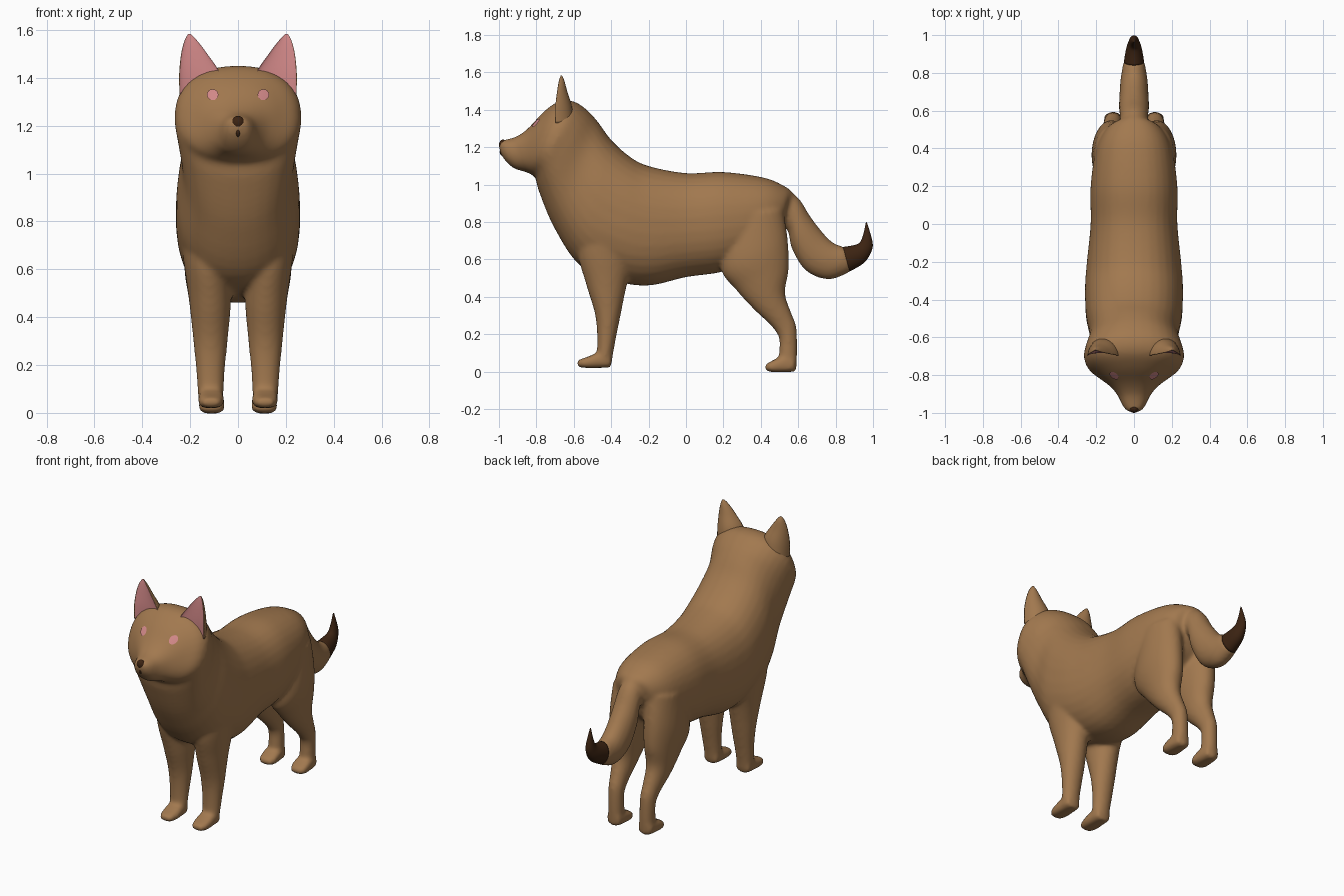
import bpy, bmesh, math
from mathutils import Vector
from mathutils.bvhtree import BVHTree


def material(name, rgb):
    m = bpy.data.materials.new(name)
    m.diffuse_color = (*rgb, 1)
    return m


BROWN = material("brown fur", (0.36, 0.19, 0.078))
DARK = material("dark brown", (0.045, 0.017, 0.006))
PINK = material("pink", (0.65, 0.25, 0.25))


def make(name, bm, *mats):
    me = bpy.data.meshes.new(name)
    bm.to_mesh(me)
    bm.free()
    for m in mats:
        me.materials.append(m)
    me.shade_smooth()
    ob = bpy.data.objects.new(name, me)
    bpy.context.collection.objects.link(ob)
    return ob


def spline(rows, steps):
    """Catmull-Rom interpolation through rows of numbers."""
    out = []
    for i in range(len(rows) - 1):
        a, b, c, d = (rows[max(i - 1, 0)], rows[i], rows[i + 1],
                      rows[min(i + 2, len(rows) - 1)])
        for k in range(steps):
            t = k / steps
            out.append([0.5 * (2 * q + (r - p) * t + (2 * p - 5 * q + 4 * r - s) * t * t
                               + (3 * q - p - 3 * r + s) * t ** 3)
                        for p, q, r, s in zip(a, b, c, d)])
    return out + [list(rows[-1])]


def loft(bm, rows, side=1, n=2.0, sides=32, steps=5, flat=1.0, front_mat=0):
    """Rows: edge A (y, z), edge B (y, z), centre x, half width."""
    rings = []
    for ya, za, yb, zb, xc, hw in spline(rows, steps):
        ring = []
        for k in range(sides):
            t = 2 * math.pi * (k + 0.5) / sides
            c, s = (math.copysign(abs(f) ** (2 / n), f) for f in (math.cos(t), math.sin(t)))
            if c > 0:
                c *= flat
            ring.append(bm.verts.new((side * (xc + s * hw),
                                      (ya + yb) / 2 + c * (ya - yb) / 2,
                                      (za + zb) / 2 + c * (za - zb) / 2)))
        rings.append(ring)
    faces = []
    for p, q in zip(rings, rings[1:]):
        for k in range(sides):
            j = (k + 1) % sides
            f = bm.faces.new((p[k], p[j], q[j], q[k]))
            t = 2 * math.pi * (k + 1) / sides
            if math.cos(t) > 0.15 and math.sin(t) < 0.97:
                f.material_index = front_mat
            faces.append(f)
    faces += [bm.faces.new(rings[0]), bm.faces.new(rings[-1])]
    bmesh.ops.recalc_face_normals(bm, faces=faces)


# Torso, neck and head, from rump to muzzle
TORSO = [
    (0.57, 0.96, 0.52, 0.80, 0, 0.07), (0.53, 0.99, 0.49, 0.70, 0, 0.14),
    (0.42, 1.037, 0.38, 0.61, 0, 0.20), (0.2, 1.068, 0.2, 0.535, 0, 0.23),
    (0, 1.062, 0, 0.505, 0, 0.23), (-0.2, 1.10, -0.2, 0.46, 0, 0.25),
    (-0.3, 1.15, -0.38, 0.485, 0, 0.26), (-0.4, 1.24, -0.57, 0.57, 0, 0.255),
    (-0.47, 1.335, -0.705, 0.77, 0, 0.235), (-0.53, 1.40, -0.785, 0.96, 0, 0.255),
    (-0.60, 1.445, -0.805, 1.035, 0, 0.265), (-0.68, 1.445, -0.83, 1.055, 0, 0.24),
    (-0.76, 1.39, -0.86, 1.068, 0, 0.175), (-0.84, 1.305, -0.885, 1.075, 0, 0.12),
    (-0.9, 1.26, -0.92, 1.087, 0, 0.085), (-0.955, 1.243, -0.955, 1.115, 0, 0.064),
    (-0.985, 1.235, -0.982, 1.15, 0, 0.045), (-0.998, 1.22, -0.996, 1.18, 0, 0.02)]
TAIL = [
    (0.5, 1.0, 0.45, 0.8, 0, 0.07), (0.6, 0.93, 0.54, 0.76, 0, 0.075),
    (0.665, 0.83, 0.565, 0.66, 0, 0.08), (0.735, 0.74, 0.64, 0.54, 0, 0.077),
    (0.79, 0.688, 0.765, 0.492, 0, 0.07), (0.847, 0.668, 0.885, 0.537, 0, 0.054)]
FRONT_LEG = [
    (-0.55, 0.86, -0.22, 0.86, 0.15, 0.105), (-0.58, 0.65, -0.27, 0.65, 0.13, 0.10),
    (-0.535, 0.47, -0.315, 0.47, 0.117, 0.088), (-0.485, 0.3, -0.35, 0.3, 0.115, 0.072),
    (-0.475, 0.15, -0.38, 0.15, 0.115, 0.058), (-0.485, 0.03, -0.40, 0.03, 0.113, 0.052)]
FRONT_PAW = [
    (-0.40, 0.10, -0.40, 0.022, 0.113, 0.045), (-0.47, 0.10, -0.47, 0.02, 0.113, 0.053),
    (-0.53, 0.078, -0.53, 0.02, 0.113, 0.053), (-0.57, 0.065, -0.57, 0.024, 0.113, 0.04),
    (-0.582, 0.055, -0.582, 0.032, 0.113, 0.025)]
HIND_LEG = [
    (0.22, 0.82, 0.52, 0.87, 0.11, 0.10), (0.185, 0.56, 0.545, 0.70, 0.12, 0.105),
    (0.265, 0.44, 0.55, 0.55, 0.12, 0.088), (0.365, 0.33, 0.53, 0.42, 0.12, 0.068),
    (0.455, 0.245, 0.565, 0.31, 0.115, 0.052), (0.497, 0.18, 0.59, 0.24, 0.112, 0.046),
    (0.497, 0.1, 0.595, 0.1, 0.11, 0.046), (0.49, 0.005, 0.59, 0.005, 0.11, 0.047)]
HIND_PAW = [
    (0.585, 0.08, 0.585, 0.0, 0.11, 0.045), (0.51, 0.08, 0.51, -0.003, 0.11, 0.053),
    (0.46, 0.058, 0.46, -0.002, 0.11, 0.053), (0.435, 0.045, 0.435, 0.003, 0.11, 0.042),
    (0.422, 0.035, 0.422, 0.01, 0.11, 0.025)]

bm = bmesh.new()
loft(bm, TORSO, n=2.3)
loft(bm, TAIL)
for side in (1, -1):
    loft(bm, FRONT_LEG, side)
    loft(bm, FRONT_PAW, side, n=3)
    loft(bm, HIND_LEG, side)
    loft(bm, HIND_PAW, side, n=3)
body = make("body", bm, BROWN)

# Fuse the lofts into one smooth skin
fuse = body.modifiers.new("fuse", 'REMESH')
fuse.mode = 'VOXEL'
fuse.voxel_size = 0.012
relax = body.modifiers.new("relax", 'SMOOTH')
relax.factor = 0.5
relax.iterations = 8
dg = bpy.context.evaluated_depsgraph_get()
skin = bpy.data.meshes.new_from_object(body.evaluated_get(dg))
body.modifiers.clear()
body.data = skin
skin.materials.clear()
skin.materials.append(BROWN)
skin.shade_smooth()
tree = BVHTree.FromPolygons([v.co for v in skin.vertices],
                            [tuple(p.vertices) for p in skin.polygons])

# Dark tail tip
bm = bmesh.new()
loft(bm, [(0.84, 0.667, 0.875, 0.535, 0, 0.054), (0.9, 0.677, 0.95, 0.58, 0, 0.042),
          (0.93, 0.692, 0.988, 0.635, 0, 0.03), (0.948, 0.735, 0.998, 0.69, 0, 0.02),
          (0.962, 0.80, 0.968, 0.797, 0, 0.003)])
make("tail_tip", bm, DARK)

# Ears with a hollow pink front
EAR = [
    (-0.80, 1.33, -0.60, 1.33, 0.165, 0.08), (-0.79, 1.42, -0.61, 1.42, 0.162, 0.084),
    (-0.745, 1.5, -0.635, 1.5, 0.183, 0.055), (-0.71, 1.555, -0.65, 1.555, 0.197, 0.027),
    (-0.677, 1.583, -0.663, 1.583, 0.203, 0.006)]
for side, label in ((1, "left"), (-1, "right")):
    bm = bmesh.new()
    loft(bm, EAR, side, flat=-0.2, front_mat=1)
    make("ear_" + label, bm, BROWN, PINK)

    # Eyes: thin oval plates laid on the face
    bm = bmesh.new()
    rings = []
    for r in (0.05, 0.4, 0.7, 1.0):
        ring = []
        for k in range(16):
            t = 2 * math.pi * k / 16
            x = side * 0.106 + 0.024 * r * math.cos(t)
            z = 1.33 + 0.023 * r * math.sin(t)
            hit = tree.ray_cast(Vector((x, -2, z)), Vector((0, 1, 0)))[0]
            y = hit.y if hit else -0.78
            ring.append(bm.verts.new((x, y - 0.007, z)))
        rings.append(ring)
    bm.faces.new(rings[0])
    for p, q in zip(rings, rings[1:]):
        for k in range(16):
            j = (k + 1) % 16
            bm.faces.new((p[k], q[k], q[j], p[j]))
    bmesh.ops.recalc_face_normals(bm, faces=bm.faces)
    if sum(f.normal.y for f in bm.faces) > 0:
        bmesh.ops.reverse_faces(bm, faces=bm.faces)
    make("eye_" + label, bm, PINK)

# Nose with the small groove below it
bm = bmesh.new()
for centre, size in (((0, -0.978, 1.212), (0.028, 0.022, 0.029)),
                     ((0, -0.978, 1.175), (0.011, 0.018, 0.022))):
    made = bmesh.ops.create_uvsphere(bm, u_segments=20, v_segments=12, radius=1)["verts"]
    bmesh.ops.scale(bm, vec=size, verts=made)
    bmesh.ops.translate(bm, vec=centre, verts=made)
make("nose", bm, DARK)
